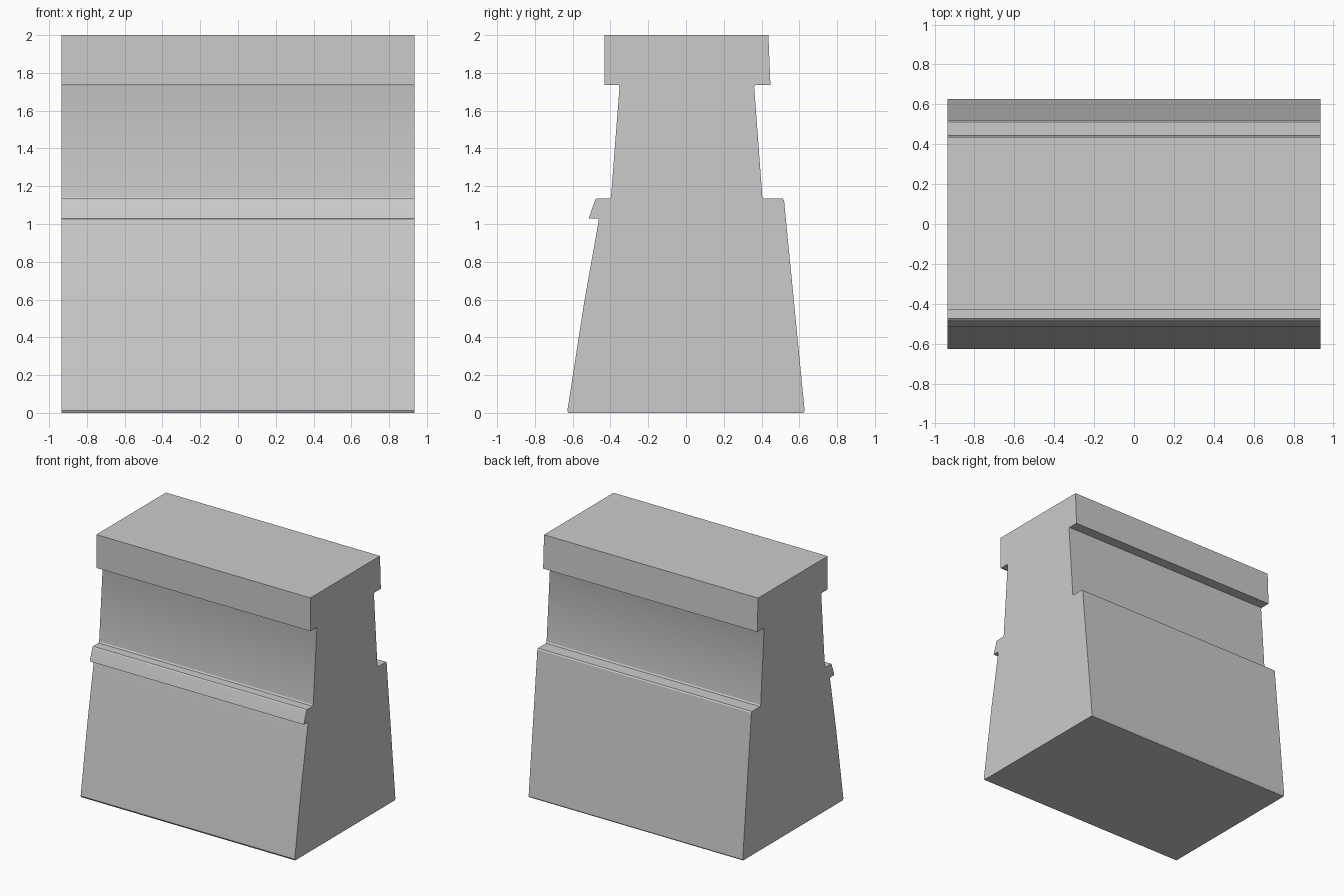
import bpy, bmesh, math

if "Cube" in bpy.data.objects:
    bpy.data.objects.remove(bpy.data.objects["Cube"])

HALF_LENGTH = 0.935

# Wall cross-section (y, z): up the front face, over the cap, down the back
profile = [
    (-0.622, 0.0), (-0.628, 0.012),                      # front foot
    (-0.540, 0.58), (-0.462, 1.02), (-0.466, 1.03),      # sloping front face
    (-0.514, 1.03), (-0.511, 1.042), (-0.481, 1.128), (-0.474, 1.134),  # drip ledge
    (-0.404, 1.134), (-0.397, 1.144),                    # ledge top
    (-0.352, 1.725), (-0.356, 1.737),                    # upper front face
    (-0.432, 1.737), (-0.432, 2.0),                      # cap
    (0.436, 2.0), (0.447, 1.737),
    (0.366, 1.737), (0.361, 1.725),                      # upper back face
    (0.404, 1.144), (0.411, 1.134),
    (0.512, 1.134), (0.519, 1.125),                      # back step
    (0.628, 0.012), (0.622, 0.0),                        # back foot
]

# Parapet wall: extrude the section along x
bm = bmesh.new()
section = bm.faces.new([bm.verts.new((-HALF_LENGTH, y, z)) for y, z in profile])
ext = bmesh.ops.extrude_face_region(bm, geom=[section], use_keep_orig=True)
moved = [g for g in ext["geom"] if isinstance(g, bmesh.types.BMVert)]
bmesh.ops.translate(bm, vec=(2 * HALF_LENGTH, 0, 0), verts=moved)
bmesh.ops.recalc_face_normals(bm, faces=bm.faces[:])

mesh = bpy.data.meshes.new("parapet_wall")
bm.to_mesh(mesh)
bm.free()
wall = bpy.data.objects.new("parapet_wall", mesh)
bpy.context.collection.objects.link(wall)

bpy.context.view_layer.objects.active = wall
wall.select_set(True)
bpy.ops.object.shade_smooth_by_angle(angle=math.radians(30))
